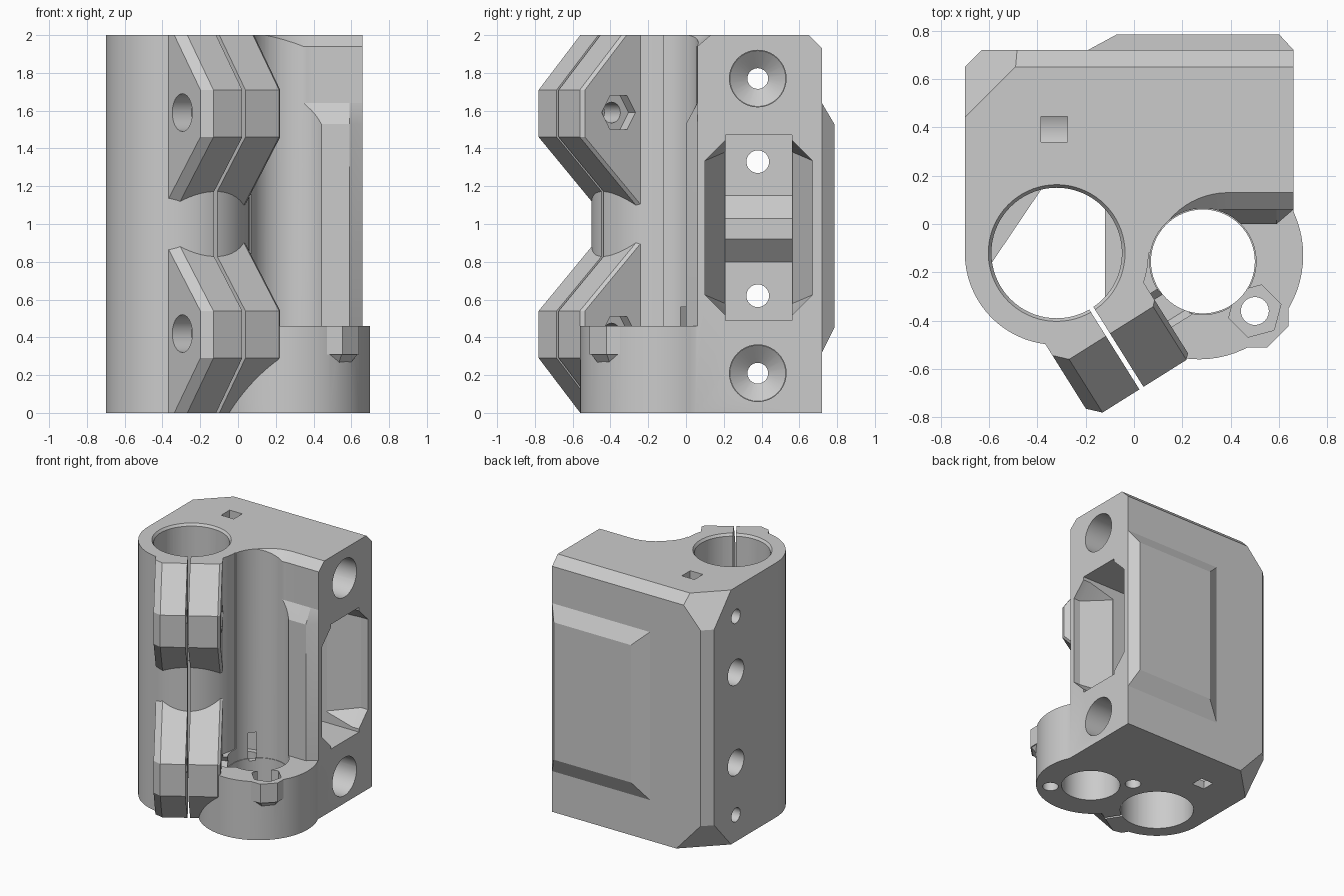
import bpy, bmesh
from math import sin, cos, pi, radians
from mathutils import Vector as V

cube = bpy.data.objects.get("Cube")
if cube:
    bpy.data.objects.remove(cube)

mat = bpy.data.materials.new("light grey plastic")
mat.use_nodes = True
grey = (0.6, 0.6, 0.6, 1)
mat.diffuse_color = grey
mat.node_tree.nodes["Principled BSDF"].inputs["Base Color"].default_value = grey


def loft(name, rings, planes=()):
    """Closed solid through matching rings, optionally trimmed by planes."""
    bm = bmesh.new()
    rows = [[bm.verts.new(p) for p in ring] for ring in rings]
    n = len(rows[0])
    for a, b in zip(rows, rows[1:]):
        for i in range(n):
            j = (i + 1) % n
            bm.faces.new((a[i], a[j], b[j], b[i]))
    bm.faces.new(rows[0])
    bm.faces.new(rows[-1])
    for co, no in planes:
        geom = bm.verts[:] + bm.edges[:] + bm.faces[:]
        bmesh.ops.bisect_plane(bm, geom=geom, plane_co=co, plane_no=no, clear_outer=True)
        bmesh.ops.holes_fill(bm, edges=[e for e in bm.edges if e.is_boundary], sides=0)
    bmesh.ops.recalc_face_normals(bm, faces=bm.faces)
    me = bpy.data.meshes.new(name)
    bm.to_mesh(me)
    bm.free()
    me.materials.append(mat)
    ob = bpy.data.objects.new(name, me)
    bpy.context.collection.objects.link(ob)
    return ob


def prism(name, pts, z0, z1, planes=()):
    return loft(name, [[(x, y, z) for x, y in pts] for z in (z0, z1)], planes)


def box(name, x0, x1, y0, y1, z0, z1):
    return prism(name, [(x0, y0), (x1, y0), (x1, y1), (x0, y1)], z0, z1)


def rod(name, a, b, r1, r2=None, n=48, phase=0):
    a, b = V(a), V(b)
    q = (b - a).to_track_quat('Z', 'Y')
    angles = [2 * pi * (i + phase) / n for i in range(n)]
    return loft(name, [[c + q @ V((r * cos(t), r * sin(t), 0)) for t in angles]
                       for c, r in ((a, r1), (b, r2 or r1))])


def combine(target, tools, operation):
    for tool in tools:
        m = target.modifiers.new("combine", 'BOOLEAN')
        m.object, m.operation, m.solver = tool, operation, 'EXACT'
        tool.hide_render = True
    bpy.context.view_layer.update()
    deps = bpy.context.evaluated_depsgraph_get()
    me = bpy.data.meshes.new_from_object(target.evaluated_get(deps))
    target.modifiers.clear()
    target.data = me
    for tool in tools:
        bpy.data.objects.remove(tool)


# Main block with chamfered rear corners
outline = [(-.70, -.12), (.66, -.12), (.66, .72), (-.63, .72), (-.70, .65)]
body = prism("bearing_bracket", outline, 0, 2, [
    ((0, .65, 2), (0, 1, 1)),
    ((-.49, .65, 2), (-1, 1, .91)),
    ((-.49, .65, 0), (-1, 1, -.91))])

# Bearing sleeve and raised rear panel
bx, by = -.32, -.12
sleeve = rod("sleeve", (bx, by, 0), (bx, by, 2), .38, n=72)
panel = loft("rear_panel", [
    [(x, y, z) for x, z in ((x0, z0), (x1, z0), (x1, z1), (x0, z1))]
    for y, x0, x1, z0, z1 in ((.6, -.19, .66, .32, 1.64), (.72, -.19, .66, .32, 1.64),
                              (.785, -.07, .60, .45, 1.53))])
combine(body, [sleeve, panel], 'UNION')


# Stepped open cavity beside the sleeve
def cavity_ring(r, z):
    y = r - .19
    arc = [(.39 + r * cos(t), -.19 + r * sin(t), z)
           for t in [pi - i * pi / 32 for i in range(17)]]
    return arc + [(.59, y, z), (.66, max(y, .06), z), (.8, y if y else .18, z),
                  (.8, -.7, z), (.39 - r, -.7, z)]


cavity = loft("cavity", [cavity_ring(r, z) for r, z in
                         ((.19, .46), (.19, 1.53), (.25, 1.64), (.25, 1.94), (.32, 2), (.32, 2.1))])
combine(body, [cavity], 'DIFFERENCE')

# Lower flange with an octagonal nut boss on a tapered foot
adds = [rod("flange", (.27, -.13, 0), (.27, -.13, .46), .43, n=72)]
nx, ny = .49, -.36
octo = .15 / cos(pi / 8)
adds.append(rod("boss_foot", (nx, ny, .2), (nx, ny, .32), .06, octo, n=8, phase=.5))
adds.append(rod("boss", (nx, ny, .31), (nx, ny, .46), octo, n=8, phase=.5))

# Two clamp ears, mirrored about mid height
ang = radians(-57.9)
d, p = V((cos(ang), sin(ang), 0)), V((-sin(ang), cos(ang), 0))


def at(t, s, z):
    return V((bx, by, z)) + d * t + p * s


for flip in (False, True):
    rings = []
    for s, cut in ((-.24, .05), (-.19, 0), (.22, 0), (.24, .02)):
        pts = [(.15, 0), (.40 - cut, 0), (.66 - cut, .29), (.66 - cut, .54),
               (.30 - cut, .91), (.15, .91)]
        rings.append([at(t, s, 2 - z if flip else z) for t, z in pts])
    adds.append(loft("clamp_ear", rings))
combine(body, adds, 'UNION')

# Bores and clamp slot
cuts = [
    rod("bearing_bore", (bx, by, -.1), (bx, by, 2.1), .27, n=72),
    rod("bore_rim", (bx, by, 1.98), (bx, by, 2.01), .269, .29, n=72),
    rod("screw_bore", (.285, -.155, .36), (.285, -.155, 2.1), .22, n=64),
    rod("screw_bore_low", (.285, -.155, -.1), (.285, -.155, .37), .215, n=64),
    loft("slot", [[at(t, s, z) for t, s in ((.1, -.01), (.9, -.01), (.9, .01), (.1, .01))]
                  for z in (-.1, 2.1)]),
]
# Flange nut pockets and screw holes
for x, y, top in ((.50, -.36, .5), (.06, .06, .56)):
    cuts.append(rod("nut_hole", (x, y, -.1), (x, y, .45), .058, n=24))
    cuts.append(rod("nut_pocket", (x, y, .34), (x, y, top), .112, n=6, phase=.25))
# Clamp screws with hex pockets
for z in (.42, 1.59):
    cuts.append(rod("clamp_screw", at(.43, -.5, z), at(.43, -.12, z), .1, n=24))
    cuts.append(rod("clamp_hole", at(.43, -.2, z), at(.43, .4, z), .055, n=24))
    cuts.append(rod("clamp_nut", at(.43, .17, z), at(.43, .5, z), .105, n=6))
# Horizontal rod sockets with tapered ends, and square inspection holes
for z in (.21, 1.77):
    cuts.append(rod("rod_socket", (.8, .38, z), (-.4, .38, z), .15, n=40))
    cuts.append(rod("socket_taper", (-.399, .38, z), (-.48, .38, z), .149, .05, n=40))
    cuts.append(rod("socket_hole", (-.45, .38, z), (-.8, .38, z), .055, n=24))
for z0, z1 in ((-.1, .21), (1.77, 2.1)):
    cuts.append(box("square_hole", -.385, -.275, .34, .445, z0, z1))
# Belt channel with a flared octagonal mouth
cuts.append(box("channel", -.35, .8, .21, .56, .49, 1.47))


def octagon(x, y0, y1, z0, z1, c):
    return [(x, y, z) for y, z in ((y0, z0 + c), (y0 + c, z0), (y1 - c, z0), (y1, z0 + c),
                                   (y1, z1 - c), (y1 - c, z1), (y0 + c, z1), (y0, z1 - c))]


cuts.append(loft("channel_mouth", [octagon(.38, .205, .565, .55, 1.41, .03),
                                   octagon(.60, .10, .67, .495, 1.465, .13),
                                   octagon(.75, .10, .67, .495, 1.465, .13)]))
for z in (.62, 1.33):
    cuts.append(rod("belt_screw", (-.8, .38, z), (-.55, .38, z), .1, n=32))
    cuts.append(rod("belt_hole", (-.6, .38, z), (0, .38, z), .06, n=32))
combine(body, cuts, 'DIFFERENCE')

# Bearing stops inside the sleeve and a ridge on the channel floor
stops = []
for a in (0, radians(146)):
    u, w = V((cos(a), sin(a), 0)), V((-sin(a), cos(a), 0))
    stops.append(loft("bearing_stop", [
        [V((bx, by, z)) + u * r + w * h for r, h in ((.2, -.18), (.3, -.18), (.3, .18), (.2, .18))]
        for z in (.95, 1.05)]))
stops.append(loft("belt_ridge", [[(x, y, z) for x, z in
                                  ((-.4, .8), (-.35, .8), (-.24, .92), (-.24, 1.03), (-.35, 1.15), (-.4, 1.15))]
                                 for y in (.2, .57)]))
combine(body, stops, 'UNION')

bpy.ops.object.select_all(action='DESELECT')
body.select_set(True)
bpy.context.view_layer.objects.active = body
bpy.ops.object.shade_smooth_by_angle(angle=radians(25))
